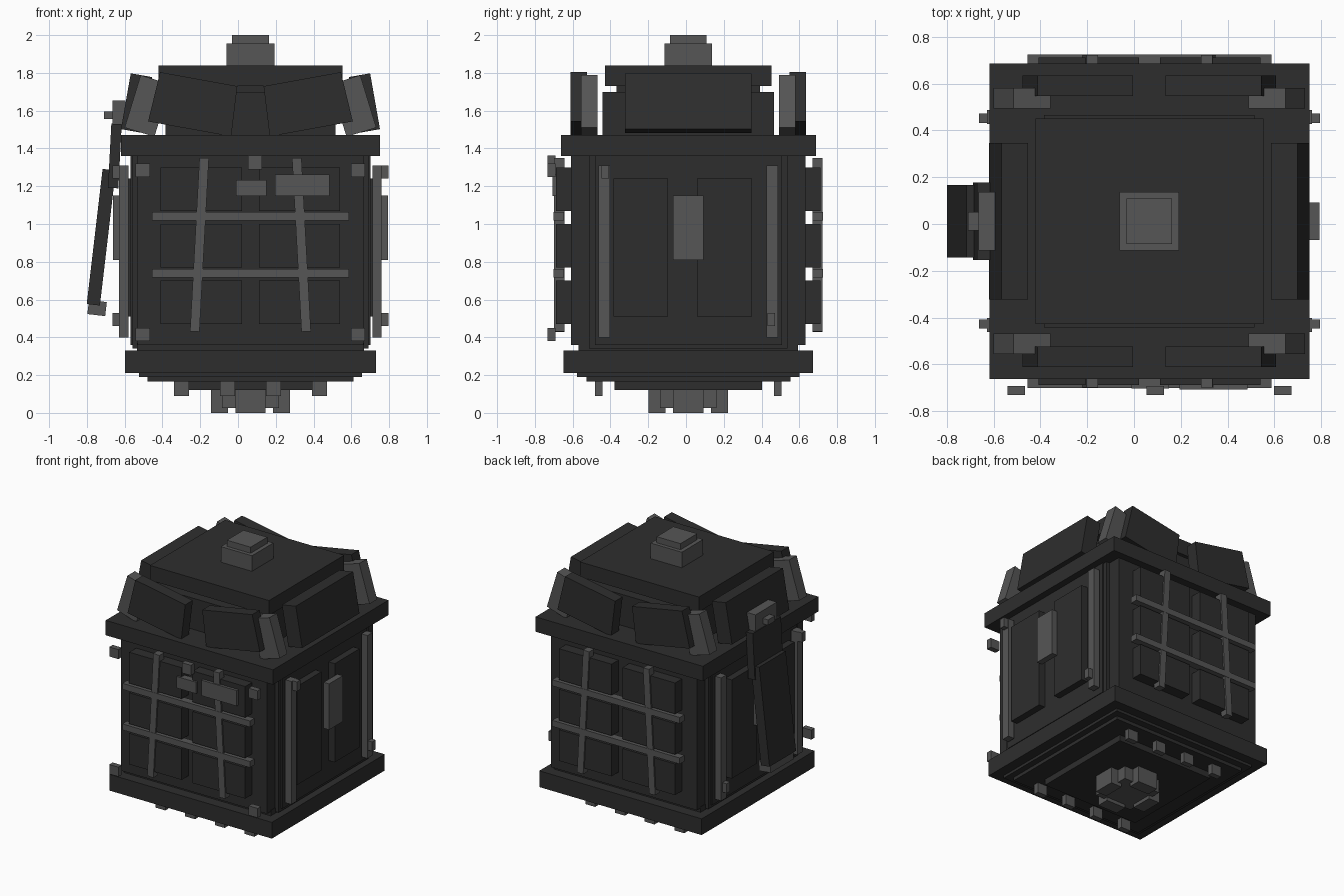
import bpy
import math
from mathutils import Matrix, Vector

cube = bpy.data.objects.get("Cube")
if cube:
    bpy.data.objects.remove(cube, do_unlink=True)

# The square shell is centred slightly off the overall bounds
CX, CY = 0.066, 0.012


def make_material(name, value):
    material = bpy.data.materials.new(name)
    material.use_nodes = True
    colour = (value, value, value, 1.0)
    material.diffuse_color = colour
    shader = next(n for n in material.node_tree.nodes if n.type == "BSDF_PRINCIPLED")
    shader.inputs["Base Color"].default_value = colour
    return material


CHARCOAL = make_material("charcoal", 0.027)
GREY = make_material("mid grey", 0.092)


def block(name, centre, size, material, tilt=0.0, taper=1.0):
    """Box relative to the shell centre, tilted about y, top narrowed by taper."""
    bpy.ops.mesh.primitive_cube_add(size=1)
    obj = bpy.context.object
    obj.name = name
    shape = Matrix.Diagonal(Vector((*size, 1.0)))
    turn = Matrix.Rotation(math.radians(tilt), 4, "Y")
    place = Matrix.Translation(Vector((centre[0] + CX, centre[1] + CY, centre[2])))
    for vert in obj.data.vertices:
        if vert.co.z > 0:
            vert.co.x *= taper
    obj.data.transform(place @ turn @ shape)
    obj.data.materials.append(material)
    return obj


def layer(name, width, depth, low, high, material=CHARCOAL):
    """Centred slab between two heights."""
    return block(name, (0, 0, (low + high) / 2), (width, depth, high - low), material)


# Stacked base, body, roof and lamp
layer("underside_plate", 0.79, 0.78, 0.12, 0.17)
layer("lower_plinth", 1.09, 1.08, 0.165, 0.2)
layer("upper_plinth", 1.18, 1.18, 0.19, 0.22)
layer("base_rim", 1.33, 1.32, 0.21, 0.33)
layer("base_step", 1.2, 1.16, 0.32, 0.37)
layer("body_front_to_back", 1.195, 1.24, 0.36, 1.37)
layer("body_corner_step", 1.25, 1.05, 0.34, 1.37)
layer("body_side_to_side", 1.27, 0.99, 0.36, 1.37)
layer("roof_rim", 1.37, 1.35, 1.36, 1.47)
layer("roof_neck", 0.88, 0.76, 1.46, 1.74)
layer("roof_base", 0.9, 0.91, 1.46, 1.7)
layer("roof_cap", 0.975, 0.88, 1.73, 1.84)
layer("lamp_base", 0.255, 0.25, 1.83, 1.955, GREY)
layer("lamp_top", 0.195, 0.195, 1.95, 2.0, GREY)

# Thruster cluster under the base
layer("thruster_core", 0.3, 0.3, 0.025, 0.125, GREY)
for s in (-1, 1):
    block("thruster_side", (s * 0.165, 0, 0.06), (0.09, 0.16, 0.12), GREY)
    block("thruster_end", (0, s * 0.165, 0.06), (0.16, 0.09, 0.12), GREY)

# Foot studs in a row along front and back
for s in (-1, 1):
    for i in range(4):
        block("foot_stud", ((i - 1.5) * 0.243, s * 0.473, 0.13),
              (0.08, 0.04, 0.08), GREY)

# Front and back walls: six raised panels behind a crooked lattice
for s in (-1, 1):
    for side in (-1, 1):
        for row in range(3):
            block("wall_panel", (side * 0.26, s * 0.65, 0.585 + row * 0.3),
                  (0.43, 0.1, 0.23), CHARCOAL)
        block("lattice_upright", (side * 0.27, s * 0.684, 0.89),
              (0.05, 0.055, 0.92), GREY, tilt=-side * 3.1)
    for height in (0.74, 1.04):
        block("lattice_rail", (0, s * 0.686, height), (1.045, 0.055, 0.045), GREY)

# Front fittings: corner studs, sign plates and a small catch
for side in (-1, 1):
    for height in (0.415, 1.285):
        block("corner_stud", (side * 0.57, -0.724, height), (0.075, 0.04, 0.07), GREY)
block("small_sign", (0.004, -0.69, 1.19), (0.16, 0.05, 0.085), GREY)
block("large_sign", (0.274, -0.695, 1.205), (0.29, 0.05, 0.115), GREY)
block("front_catch", (0.024, -0.724, 1.325), (0.075, 0.04, 0.075), GREY)

# Side walls: two tall panels, posts, a middle plate and studs
for side in (-1, 1):
    for end in (-1, 1):
        block("side_panel", (side * 0.645, end * 0.222 - 0.03, 0.875),
              (0.08, 0.29, 0.73), CHARCOAL)
        block("side_post", (side * 0.67, end * 0.445, 0.855),
              (0.05, 0.06, 0.91), GREY)
        block("side_stud", (side * 0.71, end * 0.44, 0.885 - end * 0.39),
              (0.04, 0.04, 0.07), GREY)
    block("side_plate", (side * 0.705, 0, 0.98), (0.045, 0.16, 0.34), GREY)

# Roof crown: pairs of crooked slabs, wide side slabs and leaning corner braces
for side in (-1, 1):
    for s in (-1, 1):
        block("crown_slab", (side * 0.298, s * 0.58, 1.635),
              (0.447, 0.088, 0.268), CHARCOAL, tilt=-side * 10.3, taper=0.93)
        block("corner_brace", (side * 0.545, s * 0.525, 1.625),
              (0.165, 0.088, 0.29), GREY, tilt=-side * 17)
    block("side_crown_slab", (side * 0.603, 0, 1.64),
          (0.115, 0.67, 0.3), CHARCOAL, tilt=-side * 10)

# Hanging flap on the right wall, with its hinge and handle
block("flap_upper", (-0.718, 0, 1.36), (0.055, 0.33, 0.34), CHARCOAL, tilt=3)
block("flap_lower", (-0.79, 0, 0.93), (0.07, 0.31, 0.72), CHARCOAL, tilt=6.7)
block("flap_tip", (-0.812, 0, 0.555), (0.095, 0.27, 0.075), GREY, tilt=6.7)
block("hinge_block", (-0.696, 0, 1.59), (0.07, 0.25, 0.125), GREY)
block("hinge_knob", (-0.75, 0, 1.575), (0.05, 0.08, 0.04), GREY)
